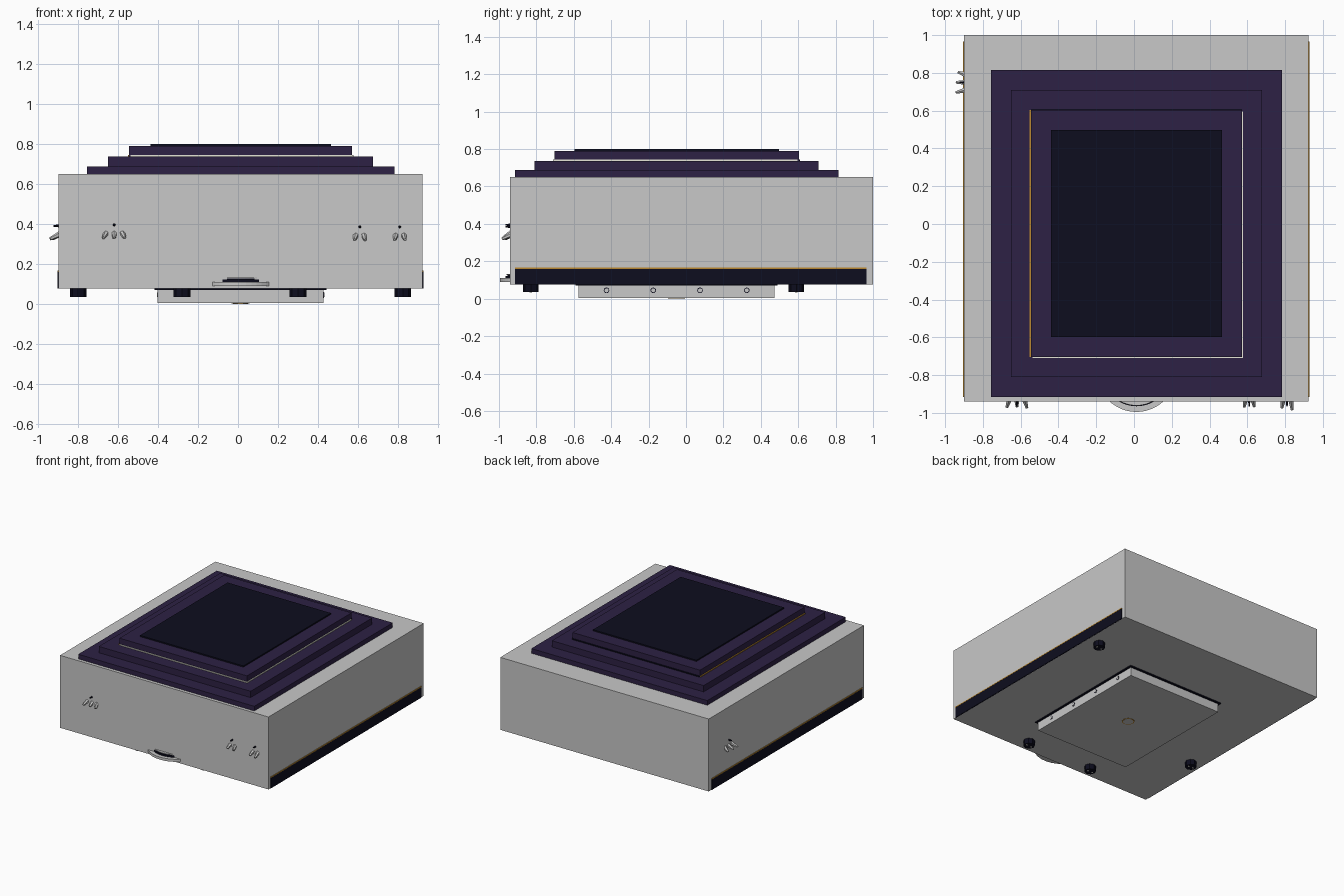
import random
import bpy
import bmesh
from mathutils import Vector

if "Cube" in bpy.data.objects:
    bpy.data.objects.remove(bpy.data.objects["Cube"])

random.seed(4)
MIDDLE = Vector((0.013, -0.05, 0))


def material(name, red, green, blue):
    mat = bpy.data.materials.new(name)
    mat.use_nodes = True
    mat.diffuse_color = (red, green, blue, 1)
    shader = mat.node_tree.nodes["Principled BSDF"]
    shader.inputs["Base Color"].default_value = mat.diffuse_color
    return mat


grey = material("light grey", 0.58, 0.58, 0.58)
purple = material("deep purple", 0.026, 0.015, 0.058)
navy = material("dark navy", 0.004, 0.004, 0.013)
gold = material("gold", 0.5, 0.25, 0.03)
white = material("off white", 0.8, 0.8, 0.7)


def finish(name, bm, mat):
    mesh = bpy.data.meshes.new(name)
    bm.to_mesh(mesh)
    bm.free()
    mesh.materials.append(mat)
    part = bpy.data.objects.new(name, mesh)
    bpy.context.collection.objects.link(part)
    return part


def slab(name, mat, half_x, half_y, bottom, top, shift_x=0, shift_y=0):
    """Upright block placed relative to the shared middle axis."""
    bm = bmesh.new()
    bmesh.ops.create_cube(bm, size=2)
    bmesh.ops.scale(bm, verts=bm.verts, vec=(half_x, half_y, (top - bottom) / 2))
    offset = MIDDLE + Vector((shift_x, shift_y, (top + bottom) / 2))
    bmesh.ops.translate(bm, verts=bm.verts, vec=offset)
    return finish(name, bm, mat)


def rod(name, mat, start, direction, radius, end_radius, sides=8):
    """Tapered rod from a start point along a direction."""
    direction = Vector(direction)
    bm = bmesh.new()
    bmesh.ops.create_cone(bm, cap_ends=True, segments=sides, radius1=radius,
                          radius2=end_radius, depth=direction.length)
    part = finish(name, bm, mat)
    part.location = Vector(start) + direction / 2
    part.rotation_euler = direction.to_track_quat("Z", "Y").to_euler()
    return part


def disc(name, mat, center, radius, bottom, top, sides=8):
    rod(name, mat, (center.x, center.y, bottom), (0, 0, top - bottom), radius, radius, sides)


# Main body
body_top, body_bottom, body_half = 0.65, 0.077, 0.912
slab("body", grey, body_half, 0.97, body_bottom, body_top, shift_y=0.08)

# Stepped top: each level is inset by the same margin, the last is a thin dark panel
half_x, half_y, bottom, inset = 0.77, 0.865, body_top, 0.106
for name, mat, height in (("lower_step", purple, 0.037), ("middle_step", purple, 0.05),
                          ("upper_step", purple, 0.053), ("top_panel", navy, 0.01)):
    slab(name, mat, half_x, half_y, bottom, bottom + height)
    # Narrow two-tone trim showing around the foot of the upper step
    if name == "upper_step":
        lip = 0.007
        slab("trim_gold", gold, half_x, half_y, bottom, bottom + lip, shift_x=-lip)
        slab("trim_pale", white, half_x, half_y, bottom, bottom + lip, lip, -lip)
        slab("trim_back", navy, half_x, half_y, bottom, bottom + lip, shift_y=lip)
    bottom += height
    half_x -= inset
    half_y -= inset

# Side skirts with a gold line along the top, mirrored on both sides
skirt_top = 0.16
for side, label in ((-1, "right"), (1, "left")):
    shift = side * body_half
    slab("skirt_" + label, navy, 0.004, 0.94, body_bottom, skirt_top, shift, 0.075)
    slab("skirt_line_" + label, gold, 0.005, 0.94, skirt_top, skirt_top + 0.007, shift, 0.075)

# Base plate with a dark seam around it
plate_half = 0.415
slab("base_seam", navy, plate_half + 0.015, 0.54, 0.07, 0.08)
slab("base_plate", grey, plate_half, 0.524, 0.003, body_bottom)

# Screws along both sides of the base plate
for side in (-1, 1):
    for i in range(4):
        start = MIDDLE + Vector((side * plate_half, (i - 1.5) * 0.25, 0.045))
        rod("screw_rim", navy, start, (side * 0.002, 0, 0), 0.015, 0.015, 12)
        rod("screw_head", grey, start, (side * 0.004, 0, 0), 0.011, 0.011, 12)

# Fine ring under the base plate
disc("base_ring", gold, MIDDLE, 0.045, 0.001, 0.01, 20)
disc("base_ring_center", grey, MIDDLE, 0.038, 0, 0.01, 20)

# Small feet with pale studs underneath
for x, y in ((0.3, -0.83), (-0.28, -0.83), (-0.8, -0.31), (0.825, 0.59)):
    foot = Vector((x, y, 0))
    disc("foot", navy, foot, 0.042, 0.035, 0.08)
    for side in (-1, 1):
        stud = foot + Vector((side * 0.02, 0, 0))
        disc("foot_stud", white, stud, 0.007, 0.033, 0.04)

# Round badge emerging from the lower front
badge = MIDDLE + Vector((0, -0.735, 0))
disc("badge_base", grey, badge, 0.21, 0.09, 0.11, 48)
disc("badge_ring", navy, badge, 0.18, 0.11, 0.122, 48)
disc("badge_core", navy, badge, 0.17, 0.12, 0.127, 48)
disc("badge_cap", grey, badge, 0.176, 0.127, 0.131, 48)


def sliver_cluster(name, center, outward, along, count):
    """Pale fragments fanning out of a wall, with one dark tip above them."""
    center, outward, along = Vector(center), Vector(outward), Vector(along)
    up = Vector((0, 0, 1))
    for i in range(count):
        spread = (i - (count - 1) / 2) * 0.04
        start = center + along * spread - outward * 0.01
        reach = outward * random.uniform(0.035, 0.055) + along * spread / 3 - up * 0.025
        rod(name + "_sliver", grey, start, reach, 0.015, 0.008, 6)
    rod(name + "_dark_tip", navy, center + up * 0.04, outward * 0.025, 0.007, 0.004, 6)


# Fragments on the front and near the back of the right side
front, sideways = (0, -1, 0), (1, 0, 0)
sliver_cluster("front_right", (-0.62, -0.94, 0.355), front, sideways, 3)
sliver_cluster("front_middle", (0.61, -0.94, 0.345), front, sideways, 2)
sliver_cluster("front_left", (0.81, -0.94, 0.345), front, sideways, 2)
sliver_cluster("right_side", (-0.9, 0.75, 0.35), (-1, 0, 0), (0, 1, 0), 3)
